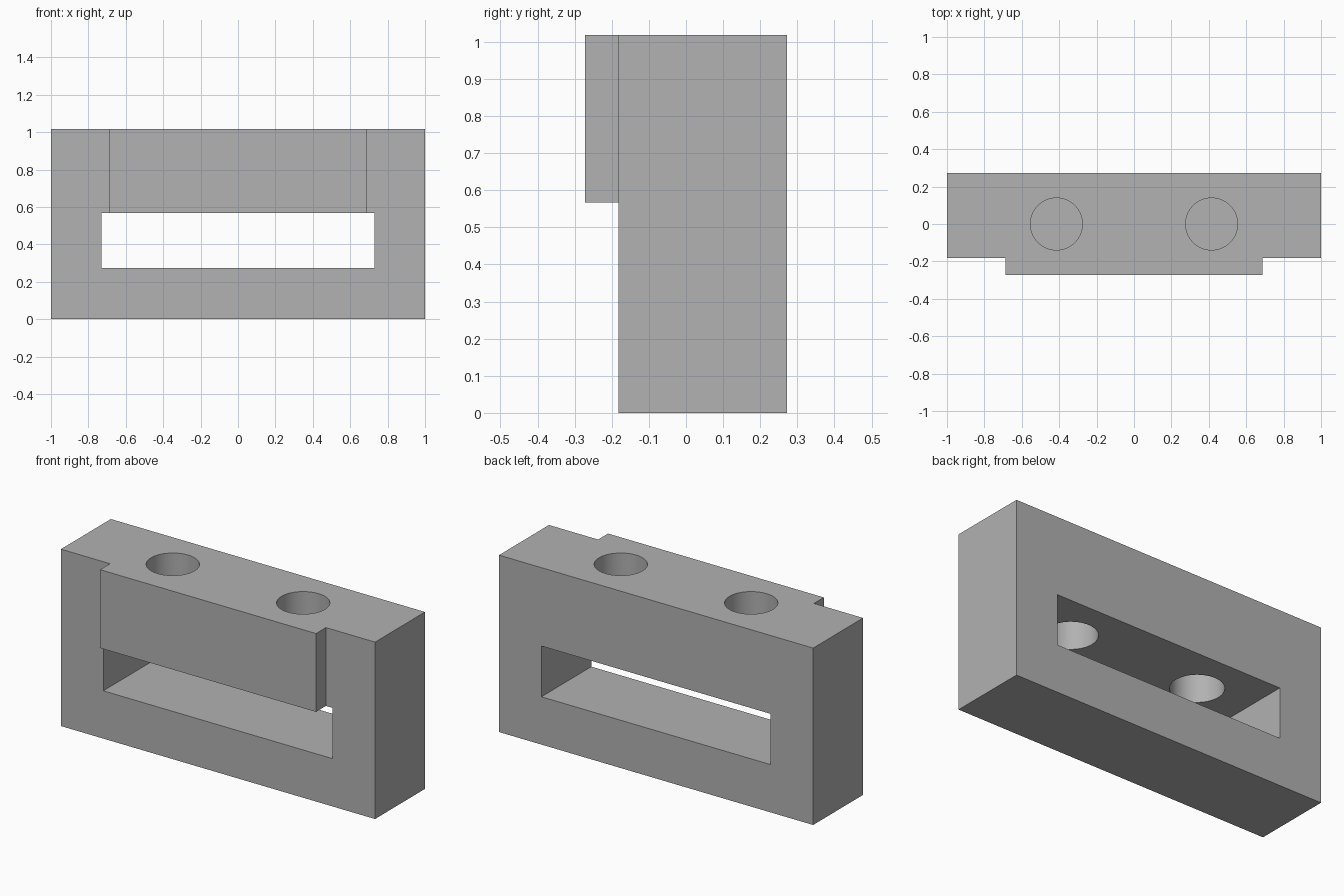
import bpy

if "Cube" in bpy.data.objects:
    bpy.data.objects.remove(bpy.data.objects["Cube"], do_unlink=True)

HEIGHT = 1.018
BACK, FACE, LIP_FRONT = 0.272, -0.182, -0.272
SLOT_LOW, SLOT_HIGH = 0.275, 0.567


def box(name, x, y, z):
    """Box spanning the given (low, high) ranges."""
    bpy.ops.mesh.primitive_cube_add(size=1)
    obj = bpy.context.object
    obj.name = name
    for v in obj.data.vertices:
        v.co = [r[0] if c < 0 else r[1] for c, r in zip(v.co, (x, y, z))]
    return obj


def combine(target, tool, operation):
    """Apply a boolean and discard the tool."""
    mod = target.modifiers.new("Boolean", "BOOLEAN")
    mod.object, mod.operation, mod.solver = tool, operation, "EXACT"
    bpy.context.view_layer.objects.active = target
    bpy.ops.object.modifier_apply(modifier=mod.name)
    bpy.data.objects.remove(tool, do_unlink=True)


# Main rectangular block
body = box("slotted_block", (-1, 1), (FACE, BACK), (0, HEIGHT))

# Wide slot from front to back
combine(body, box("slot_cutter", (-0.73, 0.73), (-1, 1), (SLOT_LOW, SLOT_HIGH)), "DIFFERENCE")

# Raised pad on the front of the upper beam
combine(body, box("front_pad", (-0.687, 0.687), (LIP_FRONT, 0), (SLOT_HIGH, HEIGHT)), "UNION")

# Pair of vertical holes from the top into the slot
for side in (-1, 1):
    bpy.ops.mesh.primitive_cylinder_add(vertices=64, radius=0.139, depth=0.8,
                                        location=(side * 0.415, 0, 0.8))
    combine(body, bpy.context.object, "DIFFERENCE")

# Plain grey finish
grey = bpy.data.materials.new("plain_grey")
grey.use_nodes = True
colour = (0.445, 0.445, 0.445, 1)
grey.diffuse_color = colour
grey.node_tree.nodes["Principled BSDF"].inputs["Base Color"].default_value = colour
body.data.materials.clear()
body.data.materials.append(grey)

# Smooth hole walls, sharp block edges
bpy.ops.object.select_all(action="DESELECT")
body.select_set(True)
bpy.context.view_layer.objects.active = body
bpy.ops.object.shade_smooth_by_angle()
